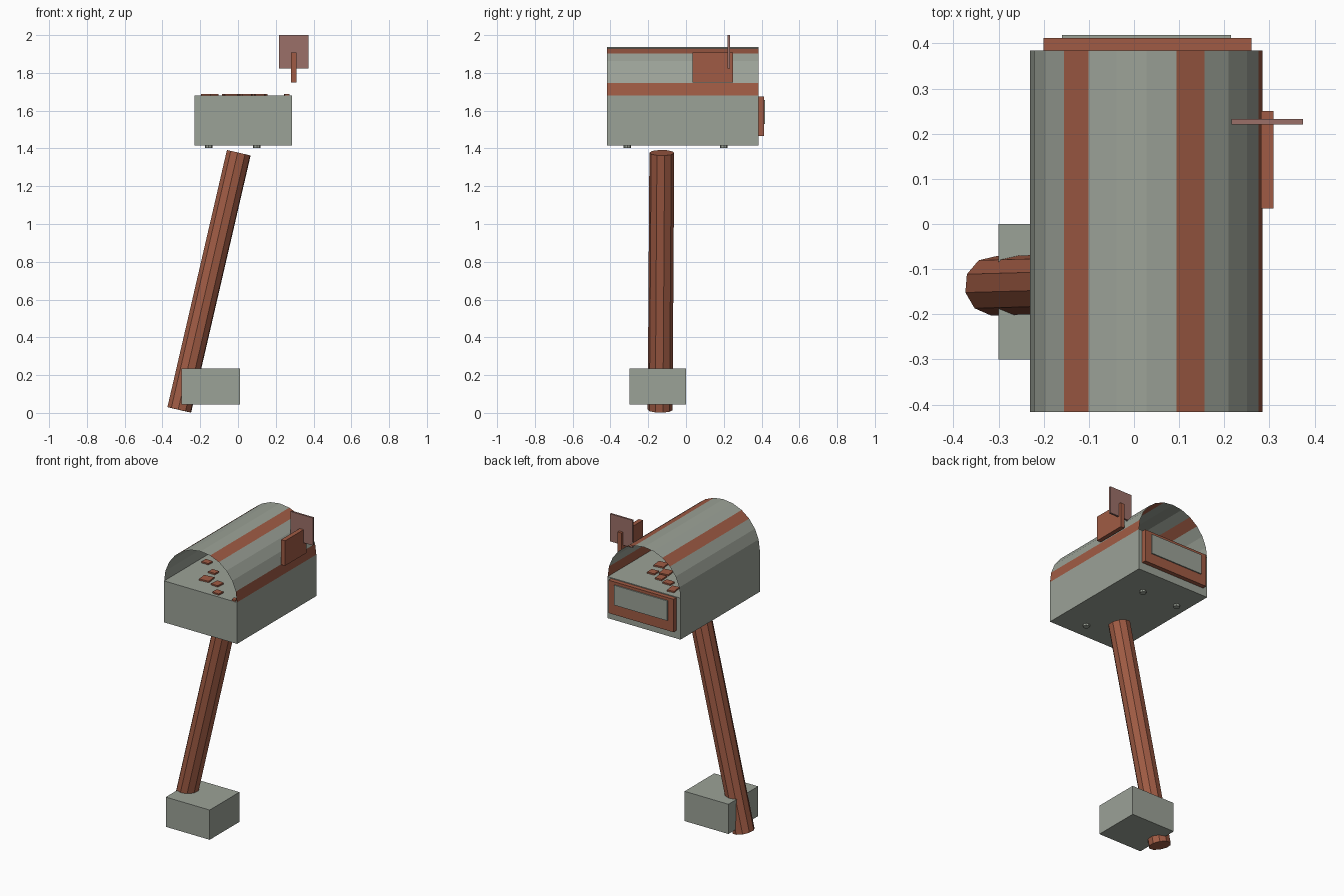
import bpy, bmesh, math, random
from mathutils import Vector, Matrix

if "Cube" in bpy.data.objects:
    bpy.data.objects.remove(bpy.data.objects["Cube"])

random.seed(4)


def material(name, rgb):
    m = bpy.data.materials.new(name)
    m.diffuse_color = (*rgb, 1)
    m.use_nodes = True
    m.node_tree.nodes["Principled BSDF"].inputs["Base Color"].default_value = m.diffuse_color
    return m


GREY = material("weathered grey", (0.33, 0.36, 0.31))
RUST = material("rust brown", (0.35, 0.105, 0.058))
PINK = material("faded red", (0.33, 0.162, 0.138))


def finish(bm, name, *mats):
    me = bpy.data.meshes.new(name)
    bm.to_mesh(me)
    bm.free()
    for m in mats:
        me.materials.append(m)
    ob = bpy.data.objects.new(name, me)
    bpy.context.collection.objects.link(ob)
    return ob


def box(name, lo, hi, mat, turn=0.0):
    lo, hi = Vector(lo), Vector(hi)
    bm = bmesh.new()
    bmesh.ops.create_cube(bm, size=1)
    bm.transform(Matrix.Translation((lo + hi) / 2) @ Matrix.Rotation(turn, 4, 'Z')
                 @ Matrix.Diagonal((*(hi - lo), 1)))
    return finish(bm, name, mat)


def rod(name, a, b, radius, sides, mat, phase=0.0):
    a, b = Vector(a), Vector(b)
    rot = Vector((0, 0, 1)).rotation_difference(b - a).to_matrix()
    bm = bmesh.new()
    rings = []
    for c in (a, b):
        rings.append([bm.verts.new(c + rot @ Vector((radius * math.cos(t), radius * math.sin(t), 0)))
                      for t in (phase + math.tau * i / sides for i in range(sides))])
    bot, top = rings
    for i in range(sides):
        j = (i + 1) % sides
        bm.faces.new((bot[i], bot[j], top[j], top[i]))
    bm.faces.new(bot[::-1])
    bm.faces.new(top)
    return finish(bm, name, mat)


# Leaning post and its footing block
rod("post", (-0.311, -0.137, 0.016), (0.004, -0.128, 1.377), 0.066, 10, RUST, math.radians(157))
box("footing", (-0.30, -0.30, 0.045), (0.01, 0.0, 0.235), GREY)

# Lower body of the mailbox
Y0, Y1, FLOOR = -0.417, 0.384, 1.68
box("body", (-0.23, Y0, 1.415), (0.285, Y1, FLOOR), GREY)

# Open arched roof: a thin sheet of 12 strips, three of them rusty
bm = bmesh.new()
R, CX, N = 0.2575, 0.0275, 12
arch = []
for i in range(N + 1):
    t = math.pi * i / N
    x, z = CX + R * math.cos(t), FLOOR + R * math.sin(t)
    arch.append((bm.verts.new((x, Y0, z)), bm.verts.new((x, Y1, z))))
for i in range(N):
    (a, b), (c, d) = arch[i], arch[i + 1]
    f = bm.faces.new((a, b, d, c))
    f.material_index = 1 if i in (0, 4, 8) else 0
finish(bm, "roof", GREY, RUST)

# Door on the back end with a raised panel
box("door_frame", (-0.20, Y1, 1.465), (0.26, 0.412, 1.675), RUST)
box("door_panel", (-0.16, 0.411, 1.53), (0.215, 0.419, 1.657), GREY)

# Signal flag and its bracket
box("flag_bracket", (0.281, 0.034, 1.748), (0.309, 0.25, 1.908), RUST)
box("flag", (0.216, 0.221, 1.824), (0.374, 0.233, 2.0), PINK)

# Bolts under the body
for x in (-0.155, 0.1):
    for y in (-0.31, 0.2):
        rod("bolt", (x, y, 1.402), (x, y, 1.416), 0.02, 8, GREY)

# Rust flakes scattered on the floor inside the roof
flakes = [(-0.17, -0.07), (-0.06, -0.16), (-0.04, -0.26), (0.05, -0.28), (0.12, -0.375), (0.257, -0.4),
          (0.12, 0.08), (0.10, 0.19), (0.035, 0.15), (0.02, 0.225), (-0.055, 0.255), (-0.13, 0.315)]
for x, y in flakes:
    w = 0.012 if x > 0.2 else random.uniform(0.022, 0.034)
    h = 0.015 if x > 0.2 else random.uniform(0.02, 0.035)
    box("rust_flake", (x - w, y - h, FLOOR - 0.002), (x + w, y + h, FLOOR + 0.009), RUST,
        random.uniform(-0.2, 0.2))
